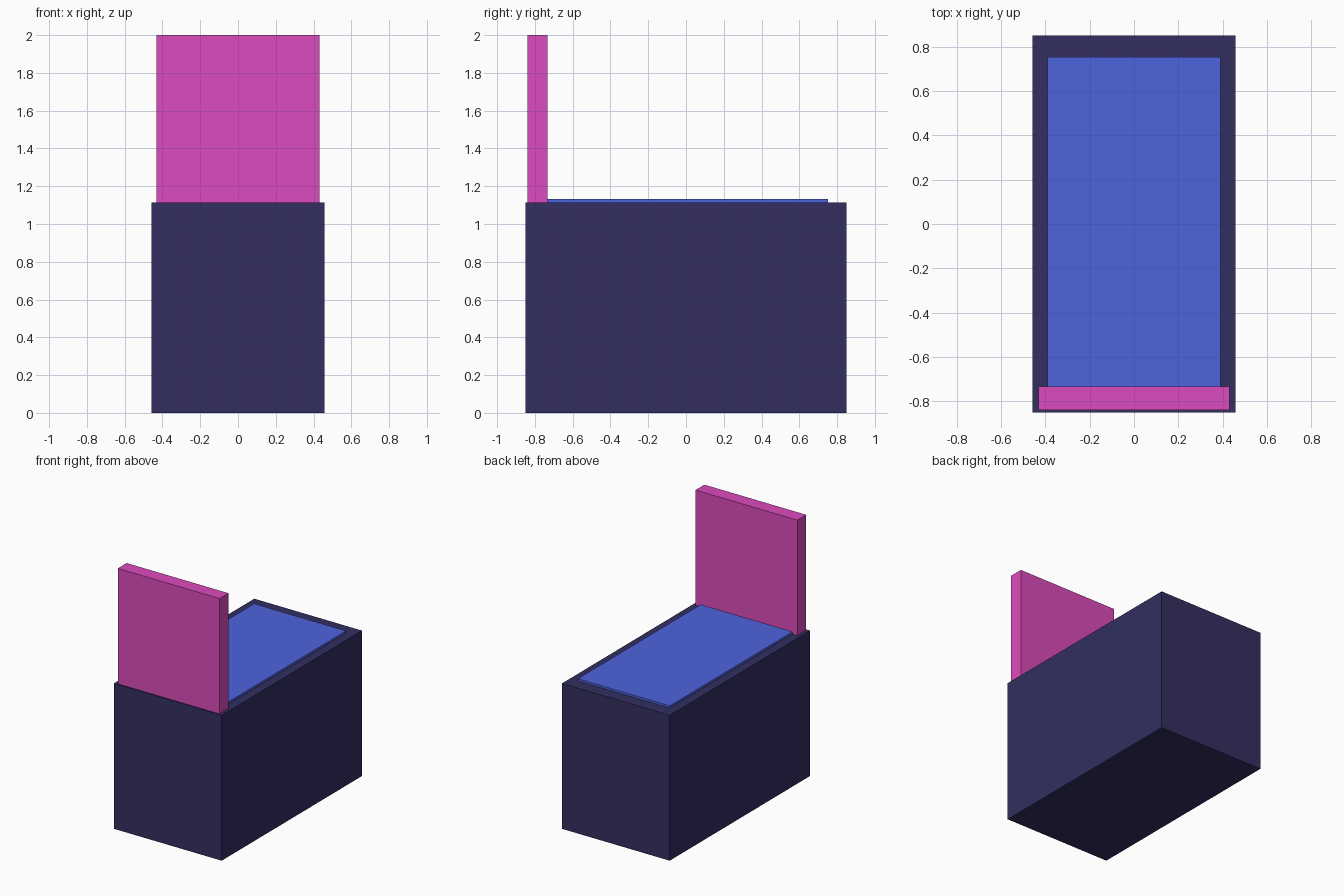
import bpy

if "Cube" in bpy.data.objects:
    bpy.data.objects.remove(bpy.data.objects["Cube"])


def material(name, color):
    mat = bpy.data.materials.new(name)
    mat.diffuse_color = (*color, 1)
    mat.use_nodes = True
    mat.node_tree.nodes["Principled BSDF"].inputs["Base Color"].default_value = mat.diffuse_color
    return mat


def box(name, lo, hi, mat):
    """Axis-aligned box between two corners."""
    centre = [(a + b) / 2 for a, b in zip(lo, hi)]
    bpy.ops.mesh.primitive_cube_add(size=1, location=centre)
    ob = bpy.context.object
    ob.name = name
    ob.scale = [b - a for a, b in zip(lo, hi)]
    bpy.ops.object.transform_apply(location=False, rotation=False, scale=True)
    ob.data.materials.append(mat)
    return ob


navy = material("navy", (0.033, 0.028, 0.120))
blue = material("blue", (0.075, 0.125, 0.72))
pink = material("pink", (0.72, 0.07, 0.51))

# Solid base block
box("base", (-0.457, -0.85, 0), (0.457, 0.85, 1.115), navy)
# Thin pad on top, running up to the upright panel
box("top_pad", (-0.39, -0.735, 1.115), (0.39, 0.753, 1.132), blue)
# Upright panel at the front edge
box("upright_panel", (-0.432, -0.84, 1.115), (0.432, -0.733, 2.0), pink)
